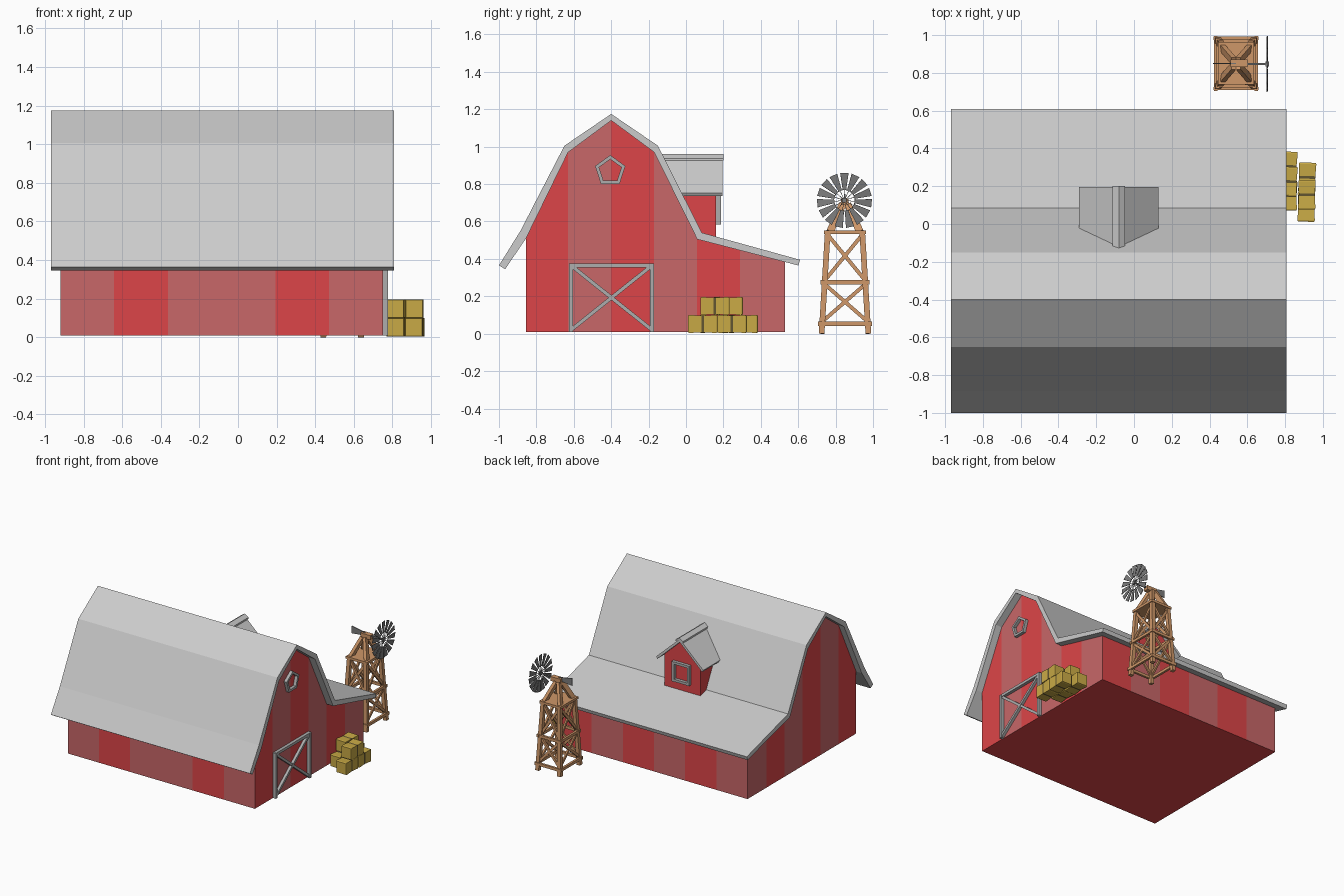
import bpy, bmesh, math, random
from mathutils import Vector, Matrix

if "Cube" in bpy.data.objects:
    bpy.data.objects.remove(bpy.data.objects["Cube"])

random.seed(4)


def material(name, r, g, b):
    m = bpy.data.materials.new(name)
    m.diffuse_color = (r, g, b, 1)
    m.use_nodes = True
    m.node_tree.nodes["Principled BSDF"].inputs["Base Color"].default_value = m.diffuse_color
    return m


RED = material("red_paint", 0.72, 0.06, 0.065)
PALE = material("faded_red_paint", 0.58, 0.135, 0.14)
WOOD = material("wood", 0.62, 0.31, 0.14)
HAY = material("hay", 0.58, 0.4, 0.06)
STRING = material("twine", 0.12, 0.09, 0.03)
TRIM = material("grey_trim", 0.42, 0.42, 0.42)
ROOF = material("grey_roof", 0.55, 0.55, 0.55)
STEEL = material("steel", 0.2, 0.2, 0.2)


def finish(name, bm, *mats):
    bmesh.ops.recalc_face_normals(bm, faces=bm.faces)
    me = bpy.data.meshes.new(name)
    bm.to_mesh(me)
    bm.free()
    for m in mats:
        me.materials.append(m)
    ob = bpy.data.objects.new(name, me)
    bpy.context.collection.objects.link(ob)
    return ob


def prism(bm, pts, a, b, axis):
    """Extrude a (u, z) profile from a to b along x or y."""
    at = (lambda u, z: (a, u, z)) if axis == "x" else (lambda u, z: (u, a, z))
    face = bm.faces.new([bm.verts.new(at(u, z)) for u, z in pts])
    new = bmesh.ops.extrude_face_region(bm, geom=[face])["geom"]
    move = (b - a, 0, 0) if axis == "x" else (0, b - a, 0)
    bmesh.ops.translate(bm, vec=move, verts=[v for v in new if isinstance(v, bmesh.types.BMVert)])


def bar(bm, p, q, w, h, up=(1, 0, 0), taper=1, roll=0):
    """Box from p to q, w wide and h thick along up; the far end is widened by taper."""
    p, q = Vector(p), Vector(q)
    d = (q - p).normalized()
    s = Vector(up).cross(d).normalized()
    u = d.cross(s)
    rot = Matrix.Rotation(roll, 3, d)
    s, u = rot @ s, rot @ u
    for v in bmesh.ops.create_cube(bm, size=1)["verts"]:
        x, y, z = v.co
        k = taper if z > 0 else 1
        v.co = (p + q) / 2 + s * x * w * k + u * y * h + (q - p) * z


# Barn walls, cut into painted stripes
wall = [(-0.855, 0.01), (-0.855, 0.51), (-0.63, 0.97), (-0.40, 1.14),
        (-0.17, 0.97), (0.06, 0.505), (0.53, 0.385), (0.53, 0.01)]
X0, X1 = -0.92, 0.75
STEP_X, STEP_Y = (X1 - X0) / 6, (0.53 + 0.855) / 6
bm = bmesh.new()
prism(bm, wall, X0, X1, "x")
cuts = [((X0 + i * STEP_X, 0, 0), (1, 0, 0)) for i in range(1, 6)]
cuts += [((0, y, 0), (0, 1, 0)) for y in (-0.63, -0.40, -0.17, 0.06, 0.29)]
for co, no in cuts:
    bmesh.ops.bisect_plane(bm, geom=bm.verts[:] + bm.edges[:] + bm.faces[:],
                           dist=1e-5, plane_co=co, plane_no=no)
bm.normal_update()
for f in bm.faces:
    c = f.calc_center_median()
    ix, iy = int((c.x - X0) / STEP_X), int((c.y + 0.855) / STEP_Y)
    if abs(f.normal.x) > 0.9:
        f.material_index = iy % 2
    elif abs(f.normal.y) > 0.9:
        f.material_index = int(ix % 2 == 0) if c.y > 0 else int(ix not in (1, 4))
finish("barn_walls", bm, RED, PALE)

# Gambrel roof with a lean-to slope behind
outer = [(-1.0, 0.365), (-0.885, 0.55), (-0.65, 1.005), (-0.40, 1.175),
         (-0.15, 1.005), (0.085, 0.54), (0.61, 0.395)]
inner = [(0.6, 0.365), (0.06, 0.505), (-0.17, 0.97), (-0.40, 1.14),
         (-0.63, 0.97), (-0.855, 0.51), (-0.967, 0.345)]
bm = bmesh.new()
prism(bm, outer + inner, -0.97, 0.807, "x")
finish("barn_roof", bm, ROOF)

# Barn door frame with cross braces
bm = bmesh.new()
ya, yb, za, zb = -0.615, -0.182, 0.01, 0.365
x = 0.76
for y in (ya, yb):
    bar(bm, (x, y, za), (x, y, zb + 0.01), 0.022, 0.034)
bar(bm, (x, ya, zb), (x, yb, zb), 0.022, 0.03)
bar(bm, (x, ya, za + 0.01), (x, yb, zb), 0.02, 0.024)
bar(bm, (x, yb, za + 0.01), (x, ya, zb), 0.02, 0.02)
finish("door_frame", bm, TRIM)

# Five-sided loft window frame
bm = bmesh.new()
rings = []
for xx, r in ((0.74, 0.085), (0.775, 0.085), (0.775, 0.063), (0.74, 0.063)):
    rings.append([bm.verts.new((xx, -0.405 + r * math.sin(t), 0.87 + r * math.cos(t)))
                  for t in (math.tau * i / 5 for i in range(5))])
for k in range(4):
    a, b = rings[k], rings[(k + 1) % 4]
    for i in range(5):
        j = (i + 1) % 5
        bm.faces.new((a[i], a[j], b[j], b[i]))
finish("loft_window_frame", bm, TRIM)

# Dormer: walls, gable roof, ridge cap, window frame
DX = -0.08
bm = bmesh.new()
prism(bm, [(DX - 0.16, 0.44), (DX - 0.16, 0.775), (DX, 0.925), (DX + 0.16, 0.775), (DX + 0.16, 0.44)],
      -0.12, 0.16, "y")
finish("dormer_walls", bm, RED)
bm = bmesh.new()
prism(bm, [(DX - 0.21, 0.752), (DX, 0.948), (DX + 0.21, 0.752),
           (DX + 0.2, 0.735), (DX, 0.922), (DX - 0.2, 0.735)], -0.14, 0.195, "y")
finish("dormer_roof", bm, ROOF)
bm = bmesh.new()
prism(bm, [(DX - 0.033, 0.925), (DX - 0.033, 0.938), (DX, 0.96), (DX + 0.033, 0.938),
           (DX + 0.033, 0.925), (DX, 0.945)], -0.13, 0.2, "y")
finish("dormer_ridge_cap", bm, ROOF)
bm = bmesh.new()
for s in (-1, 1):
    bar(bm, (DX + s * 0.068, 0.17, 0.585), (DX + s * 0.068, 0.17, 0.745), 0.02, 0.034, (0, 1, 0))
    bar(bm, (DX - 0.06, 0.17, 0.665 + s * 0.07), (DX + 0.06, 0.17, 0.665 + s * 0.07), 0.02, 0.03, (0, 1, 0))
finish("dormer_window_frame", bm, TRIM)


# Hay bales pinched by a band of twine
def bale(i, x, y, z):
    bm = bmesh.new()
    prev = None
    for t, s in ((-0.078, 0.93), (-0.07, 1), (-0.007, 0.93), (0.007, 0.93), (0.07, 1), (0.078, 0.93)):
        ring = [bm.verts.new((a * 0.046 * s, t, b * 0.048 * s))
                for a, b in ((-1, -1), (1, -1), (1, 1), (-1, 1))]
        if prev:
            for k in range(4):
                f = bm.faces.new((prev[k], prev[(k + 1) % 4], ring[(k + 1) % 4], ring[k]))
                f.material_index = int(t == 0.007)
        if abs(t) == 0.078:
            bm.faces.new(ring)
        prev = ring
    ob = finish(f"hay_bale_{i}", bm, HAY, STRING)
    ob.location = (x, y, z)
    ob.rotation_euler.z = random.uniform(-0.05, 0.05)


spots = [(0.818, 0.15, 0.052), (0.818, 0.305, 0.052), (0.912, 0.09, 0.052), (0.917, 0.247, 0.052),
         (0.818, 0.225, 0.148), (0.915, 0.155, 0.148)]
for i, spot in enumerate(spots):
    bale(i + 1, *spot)

# Windmill tower: legs, rails, cross braces, platform, cap struts
CX, CY = 0.54, 0.85


def corner(i, z, out=0):
    sx, sy = ((-1, -1), (1, -1), (1, 1), (-1, 1))[i % 4]
    k = 1 - 0.48 * z
    return Vector((CX + sx * (0.098 * k + out), CY + sy * (0.125 * k + out), z))


bm = bmesh.new()
for i in range(4):
    bar(bm, corner(i, 0), corner(i, 0.54), 0.03, 0.03)
    side = (corner(i, 0.1) + corner(i + 1, 0.1)) / 2 - Vector((CX, CY, 0.1))
    for z in (0.053, 0.275):
        a, b = corner(i, z, 0.011), corner(i + 1, z, 0.011)
        e = (b - a).normalized() * 0.012
        bar(bm, a - e, b + e, 0.022, 0.018, side)
    for lo, hi in ((0.065, 0.265), (0.285, 0.53)):
        bar(bm, corner(i, lo), corner(i + 1, hi), 0.02, 0.012, side)
        bar(bm, corner(i + 1, lo), corner(i, hi), 0.02, 0.015, side)
finish("windmill_tower", bm, WOOD)
bm = bmesh.new()
bar(bm, (CX, CY, 0.532), (CX, CY, 0.552), 0.225, 0.19)
finish("windmill_platform", bm, WOOD)
bm = bmesh.new()
for sx in (-1, 1):
    for sy in (-1, 1):
        bar(bm, (CX + sx * 0.07, CY + sy * 0.08, 0.545), (CX + sx * 0.012, CY + sy * 0.014, 0.69), 0.04, 0.025)
bar(bm, (CX - 0.03, CY, 0.705), (CX + 0.06, CY, 0.705), 0.04, 0.035, (0, 0, 1))
finish("windmill_cap", bm, WOOD)

# Windmill wheel, shaft and tail vane
WX, WZ = 0.705, 0.713
bm = bmesh.new()
N = 15
for i in range(N):
    t = math.tau * i / N
    d = Vector((0, math.sin(t), math.cos(t)))
    o = Vector((WX, CY - 0.003, WZ))
    bar(bm, o + d * 0.054, o + d * 0.146, 0.018, 0.004, taper=2.5, roll=0.12)
    bar(bm, o, o + d * 0.06, 0.003, 0.003)
    n = Vector((0, math.sin(t + math.tau / N), math.cos(t + math.tau / N)))
    bar(bm, o + d * 0.058, o + n * 0.058, 0.004, 0.004)
finish("windmill_wheel", bm, STEEL)
bm = bmesh.new()
bar(bm, (CX, CY - 0.003, WZ), (WX + 0.008, CY - 0.003, WZ), 0.01, 0.01, (0, 0, 1))
bar(bm, (WX - 0.008, CY - 0.003, WZ), (WX + 0.01, CY - 0.003, WZ), 0.024, 0.024, (0, 0, 1))
finish("windmill_shaft", bm, STEEL)
bm = bmesh.new()
bar(bm, (CX, CY, WZ), (0.42, CY, WZ + 0.005), 0.025, 0.005, (0, 1, 0), taper=2.4)
finish("windmill_tail", bm, STEEL)
